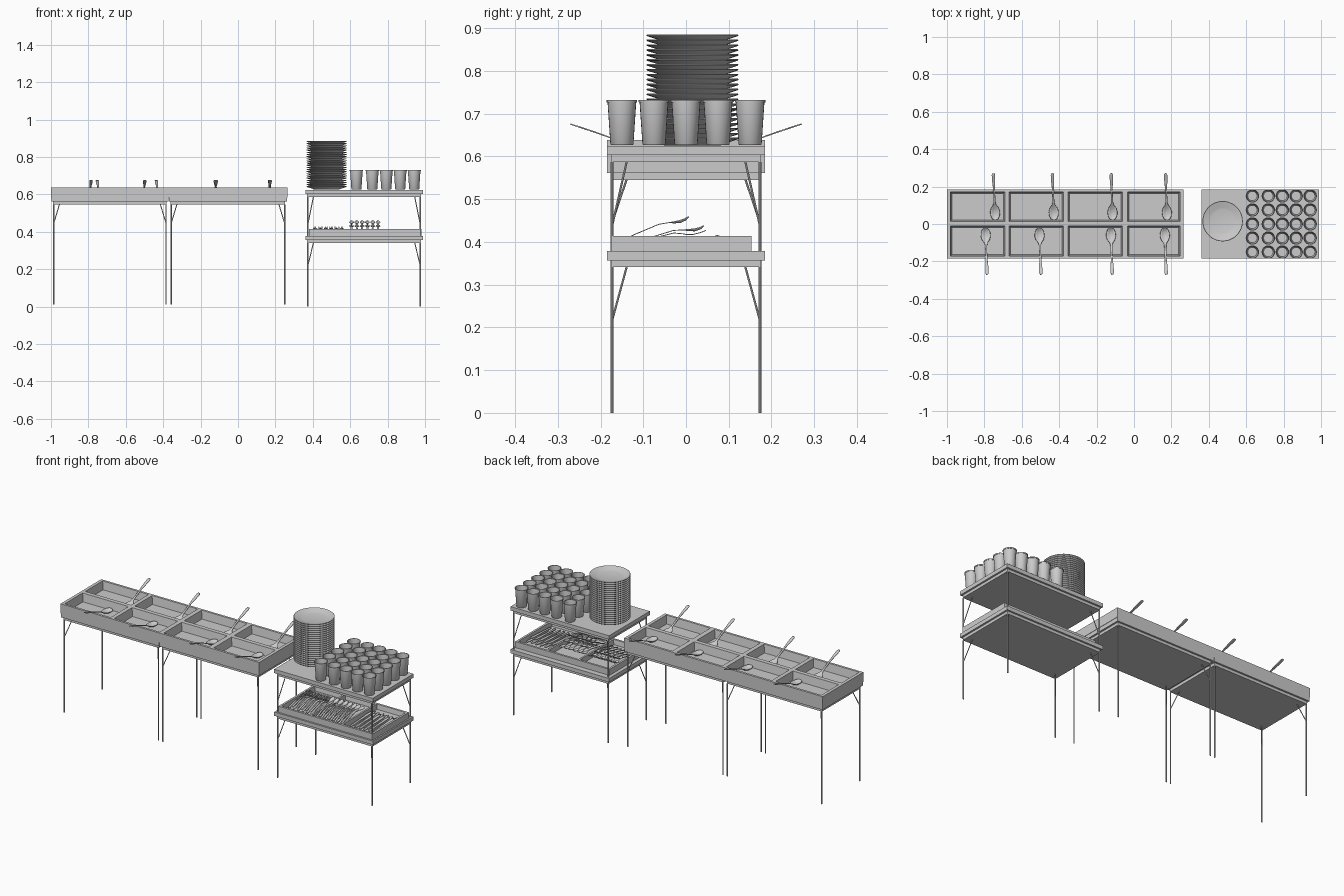
import bpy, bmesh, math
from mathutils import Vector

if "Cube" in bpy.data.objects:
    bpy.data.objects.remove(bpy.data.objects["Cube"])


def add(name, bm, smooth=False):
    bmesh.ops.recalc_face_normals(bm, faces=bm.faces[:])
    me = bpy.data.meshes.new(name)
    bm.to_mesh(me)
    bm.free()
    ob = bpy.data.objects.new(name, me)
    bpy.context.collection.objects.link(ob)
    if smooth:
        bpy.ops.object.select_all(action='DESELECT')
        ob.select_set(True)
        bpy.context.view_layer.objects.active = ob
        bpy.ops.object.shade_smooth_by_angle(angle=math.radians(40))
    return ob


def copy(ob, name, loc, rot=(0, 0, 0)):
    o = ob.copy()
    o.name = name
    o.location, o.rotation_euler = loc, rot
    bpy.context.collection.objects.link(o)
    return o


def box(name, x0, x1, y0, y1, z0, z1):
    bm = bmesh.new()
    bmesh.ops.create_cube(bm, size=1)
    for v in bm.verts:
        v.co = ((x0 + x1) / 2 + v.co.x * (x1 - x0), (y0 + y1) / 2 + v.co.y * (y1 - y0),
                (z0 + z1) / 2 + v.co.z * (z1 - z0))
    return add(name, bm)


def rod(bm, a, b, r):
    a, b = Vector(a), Vector(b)
    q = (b - a).to_track_quat('Z', 'Y').to_matrix().to_4x4()
    q.translation = (a + b) / 2
    bmesh.ops.create_cone(bm, cap_ends=True, segments=8, radius1=r, radius2=r,
                          depth=(b - a).length, matrix=q)


def shelf(name, x0, x1, z):
    # slab with a narrower frame underneath
    box(name + "_top", x0, x1, -0.185, 0.185, z - 0.022, z)
    box(name + "_frame", x0 + 0.01, x1 - 0.01, -0.175, 0.175, z - 0.038, z - 0.022)


def legs(name, xa, xb, z0, z1, drop):
    # four thin legs, each with one inward diagonal brace
    bm = bmesh.new()
    for x, s in ((xa, 1), (xb, -1)):
        for t in (-1, 1):
            rod(bm, (x, t * 0.173, z0), (x, t * 0.173, z1), 0.0037)
            rod(bm, (x, t * 0.173, z1 - drop), (x + s * 0.03, t * 0.139, z1), 0.0025)
    add(name, bm, True)


def tray(name, xs, ys, z0, z1, floor, taper):
    # rim grid; every odd cell is sunk into a tapered compartment
    bm = bmesh.new()
    g = [[bm.verts.new((x, y, z1)) for y in ys] for x in xs]
    cells = []
    for i in range(len(xs) - 1):
        for j in range(len(ys) - 1):
            f = bm.faces.new((g[i][j], g[i + 1][j], g[i + 1][j + 1], g[i][j + 1]))
            if i % 2 and j % 2:
                cells.append(f)
    edge = [e for e in bm.edges if e.is_boundary]
    ext = bmesh.ops.extrude_edge_only(bm, edges=edge)['geom']
    for v in ext:
        if isinstance(v, bmesh.types.BMVert):
            v.co.z = z0
    bmesh.ops.contextual_create(bm, geom=[e for e in ext if isinstance(e, bmesh.types.BMEdge)
                                          and e.is_boundary])
    for f in bmesh.ops.extrude_discrete_faces(bm, faces=cells)['faces']:
        c = f.calc_center_median()
        for v in f.verts:
            v.co.x -= math.copysign(taper, v.co.x - c.x)
            v.co.y -= math.copysign(taper, v.co.y - c.y)
            v.co.z = floor
    return add(name, bm)


def lathe(name, profile, n):
    bm = bmesh.new()
    vs = [bm.verts.new((r, 0, z)) for r, z in profile]
    es = [bm.edges.new(p) for p in zip(vs, vs[1:])]
    bmesh.ops.spin(bm, geom=vs + es, axis=(0, 0, 1), cent=(0, 0, 0), angle=2 * math.pi,
                   steps=n, use_merge=True)
    bmesh.ops.remove_doubles(bm, verts=bm.verts[:], dist=1e-5)
    return add(name, bm, True)


def strip(bm, path, x=0.0):
    # path of (y, half width, z, hollow depth)
    rows = [[bm.verts.new((x + u * w, y, z - c * (1 - u * u))) for u in (-1, -.5, 0, .5, 1)]
            for y, w, z, c in path]
    for a, b in zip(rows, rows[1:]):
        for k in range(4):
            bm.faces.new((a[k], a[k + 1], b[k + 1], b[k]))


def utensil(name, paths, thick):
    bm = bmesh.new()
    for x, p in paths:
        strip(bm, p, x)
    ob = add(name, bm, True)
    m = ob.modifiers.new("thickness", 'SOLIDIFY')
    m.thickness, m.offset = thick, 0
    return ob


# serving tables
for n, x0, x1 in (("left_table", -0.998, -0.372), ("right_table", -0.370, 0.262)):
    shelf(n, x0, x1, 0.583)
    legs(n + "_legs", x0 + 0.013, x1 - 0.013, 0.012, 0.546, 0.1)

# food tray with eight compartments
tray("food_tray", [-1, -0.982, -0.69, -0.667, -0.377, -0.352, -0.062, -0.034, 0.246, 0.264],
     [-0.185, -0.172, -0.010, 0.014, 0.172, 0.185], 0.583, 0.638, 0.592, 0.008)

# serving spoons
ladle = utensil("serving_spoon_1", [(0, [
    (0.022, .006, .606, 0), (.028, .016, .605, .006), (.045, .024, .604, .011),
    (.065, .026, .605, .012), (.085, .020, .608, .008), (.1, .009, .612, .002),
    (.112, .006, .617, 0), (.14, .005, .629, 0), (.185, .005, .647, 0),
    (.225, .008, .661, 0), (.262, .009, .673, 0), (.271, .005, .676, 0)])], 0.003)
spots = [(x, 0) for x in (-0.74, -0.427, -0.113, 0.178)]
spots += [(x, math.pi) for x in (-0.795, -0.507, -0.125, 0.163)]
ladle.location, ladle.rotation_euler = (spots[0][0], 0, 0), (0, 0, 0.045)
for i, (x, r) in enumerate(spots[1:]):
    copy(ladle, f"serving_spoon_{i + 2}", (x, 0, 0), (0, 0, r + 0.035))

# two level stand
shelf("lower_shelf", 0.36, 0.988, 0.379)
shelf("upper_shelf", 0.36, 0.988, 0.625)
legs("stand_lower_legs", 0.373, 0.975, 0, 0.341, 0.125)
legs("stand_upper_legs", 0.373, 0.975, 0.379, 0.587, 0.15)

# cutlery tray
tray("cutlery_tray", [0.38, 0.392, 0.575, 0.585, 0.775, 0.785, 0.968, 0.98],
     [-0.175, -0.163, 0.141, 0.153], 0.379, 0.414, 0.386, 0.004)

# cutlery, handle end at the local origin
handle = [(0, .003, 0, 0), (.005, .006, .001, 0), (.04, .005, .010, 0), (.1, .003, .022, 0)]
spoon = utensil("spoon", [(0, handle + [
    (.125, .004, .021, 0), (.135, .009, .021, .003), (.15, .0125, .021, .005),
    (.163, .011, .023, .004), (.172, .005, .026, .001)])], 0.002)
tines = [(.145, .0013, .017, 0), (.16, .0012, .020, 0), (.175, .0008, .025, 0)]
fork = utensil("fork", [(0, handle + [(.122, .004, .019, 0), (.13, .010, .017, 0),
                                      (.145, .011, .017, 0)])] +
               [(x, tines) for x in (-.0095, -.0032, .0032, .0095)], 0.002)
knife = utensil("knife", [(0, [
    (0, .004, 0, 0), (.006, .007, 0, 0), (.085, .006, .003, 0), (.095, .008, .003, 0),
    (.16, .009, .005, 0), (.18, .007, .006, 0), (.19, .002, .006, 0)])], 0.003)
for ob, x0, levels, pitch in ((fork, 0.413, 2, 0.04), (spoon, 0.607, 3, 0.1), (knife, 0.807, 2, 0.02)):
    for k in range(levels):
        for i in range(6):
            loc = (x0 + 0.0283 * i, -0.097 - 0.03 * k, 0.390 + 0.005 * k)
            copy(ob, f"{ob.name}_{k}_{i}", loc, (pitch * k, 0, 0))
for ob in (spoon, fork, knife):
    bpy.data.objects.remove(ob)

# plate stack
plate = lathe("plate_1", [(0, .001), (.062, .001), (.066, 0), (.072, .003), (.106, .014),
                          (.108, .016), (.106, .018), (.072, .008), (.064, .006), (0, .006)], 36)
plate.location = (0.474, 0.015, 0.626)
for i in range(1, 22):
    copy(plate, f"plate_{i + 1}", (0.474, 0.015, 0.626 + 0.0115 * i))

# cups in five rows of five
cup = lathe("cup_0", [(0, .001), (.0255, .001), (.027, .003), (.0335, .1), (.0355, .1), (.0358, .106),
                      (.0325, .106), (.0315, .098), (.025, .006), (0, .006)], 24)
for i, x in enumerate((0.633, 0.718, 0.793, 0.867, 0.942)):
    for j in range(5):
        copy(cup, f"cup_{i}_{j}", (x, (j - 2) * 0.075, 0.626))
bpy.data.objects.remove(cup)
